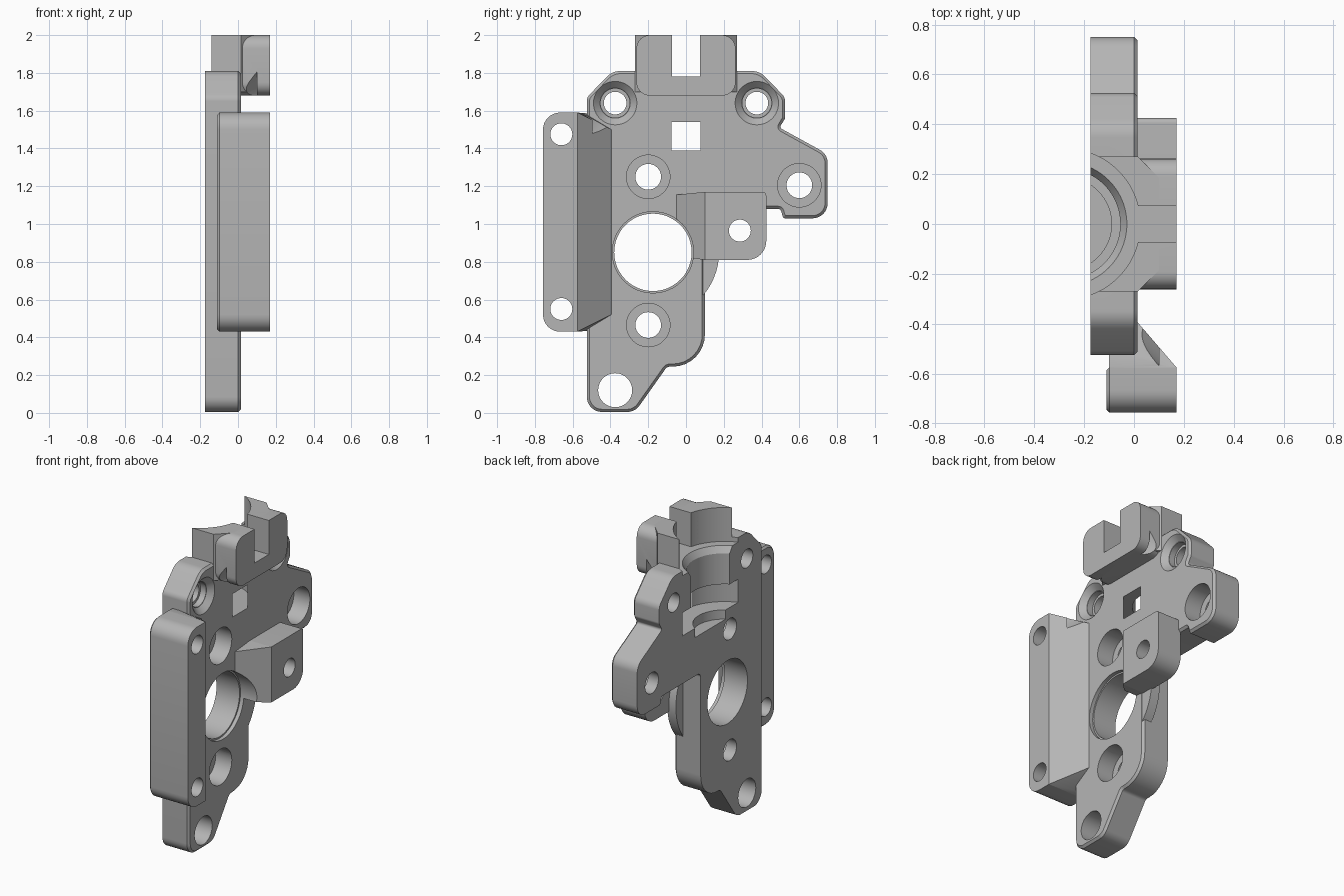
import bpy, bmesh, math
from mathutils import Matrix, Vector

if "Cube" in bpy.data.objects:
    bpy.data.objects.remove(bpy.data.objects["Cube"])

GREY = (0.46, 0.46, 0.46, 1)
mat = bpy.data.materials.new("plain grey")
mat.use_nodes = True
mat.diffuse_color = GREY
mat.node_tree.nodes["Principled BSDF"].inputs["Base Color"].default_value = GREY


def make(name, bm):
    bmesh.ops.recalc_face_normals(bm, faces=bm.faces)
    me = bpy.data.meshes.new(name)
    bm.to_mesh(me)
    bm.free()
    ob = bpy.data.objects.new(name, me)
    bpy.context.collection.objects.link(ob)
    me.materials.append(mat)
    return ob


def rounded(corners, steps=8):
    """Replace each (u, v, radius) corner by an arc."""
    out = []
    for i, (u, v, r) in enumerate(corners):
        p = Vector((u, v))
        a = (Vector(corners[i - 1][:2]) - p).normalized()
        b = (Vector(corners[(i + 1) % len(corners)][:2]) - p).normalized()
        if r == 0:
            out.append(p)
            continue
        half = a.angle(b) / 2
        centre = p + (a + b).normalized() * r / math.sin(half)
        start = p + a * r / math.tan(half) - centre
        end = p + b * r / math.tan(half) - centre
        turn = math.atan2(start.x * end.y - start.y * end.x, start.dot(end))
        for k in range(steps + 1):
            out.append(centre + Matrix.Rotation(turn * k / steps, 2) @ start)
    return out


def prism(name, outline, lo, hi, axis="X", chamfer=0, chamfer_at=None):
    """Extrude an outline: (y, z) along X, or (x, y) along Z."""
    bm = bmesh.new()
    place = (lambda p, d: (d, p[0], p[1])) if axis == "X" else (lambda p, d: (p[0], p[1], d))
    low = [bm.verts.new(place(p, lo)) for p in outline]
    high = [bm.verts.new(place(p, hi)) for p in outline]
    caps = {lo: bm.faces.new(low), hi: bm.faces.new(high)}
    for i in range(len(low)):
        bm.faces.new((low[i - 1], low[i], high[i], high[i - 1]))
    if chamfer:
        bmesh.ops.recalc_face_normals(bm, faces=bm.faces)
        bmesh.ops.bevel(bm, geom=list(caps[chamfer_at].edges), offset=chamfer,
                        segments=1, affect='EDGES')
    return make(name, bm)


def hull(name, points):
    bm = bmesh.new()
    for p in points:
        bm.verts.new(p)
    bmesh.ops.convex_hull(bm, input=bm.verts)
    return make(name, bm)


def drill(axis, u, v, lo, hi, r1, r2=None, sides=48):
    """Round cutter along X at (y, z) or along Z at (x, y)."""
    bm = bmesh.new()
    mid = (lo + hi) / 2
    if axis == "X":
        m = Matrix.Translation((mid, u, v)) @ Matrix.Rotation(math.pi / 2, 4, 'Y')
    else:
        m = Matrix.Translation((u, v, mid))
    bmesh.ops.create_cone(bm, cap_ends=True, segments=sides, radius1=r1,
                          radius2=r2 or r1, depth=hi - lo, matrix=m)
    ob = make("cutter", bm)
    ob.hide_render = True
    return ob


BACK, FACE, TOP = -0.175, 0.015, 0.17
HOLE_Y, HOLE_Z = -0.175, 0.85

# Main plate
plate = prism("main_plate", rounded([
    (-.525, .005, .08), (-.27, .005, .08), (-.1, .245, .03), (.1, .245, .17),
    (.1, 1.08, .03), (.5, 1.08, .015), (.515, 1.03, .015), (.75, 1.03, .08),
    (.75, 1.37, .08), (.495, 1.51, .015), (.525, 1.56, .03), (.525, 1.67, .06),
    (.39, 1.81, .1), (-.39, 1.81, .1), (-.525, 1.67, .05)]),
    BACK, FACE, chamfer=.014, chamfer_at=FACE)

# Thin flange round the large bore
flange = prism("bore_flange", [
    (HOLE_Y + .35 * math.cos(t * math.pi / 32), HOLE_Z + .35 * math.sin(t * math.pi / 32))
    for t in range(-18, 19)], -.05, .012)

# Side bar with rounded outer corners and a sloping inner face
bar = prism("side_bar", rounded([
    (-.757, .43, .09), (-.575, .43, 0), (-.575, 1.59, 0), (-.757, 1.59, .09)]),
    -.11, TOP, chamfer=.012, chamfer_at=-.11)
bar_slope = hull("side_bar_slope", [
    (x, y, 1.01 + s * h) for s in (-1, 1)
    for x, y, h in ((TOP, -.575, .58), (-.1, -.575, .58), (-.1, -.515, .575),
                    (FACE, -.515, .55), (FACE, -.395, .49), (-.02, -.395, .49))])

# Projecting lug with a sloping root
lug = prism("lug", rounded([
    (.1, .81, 0), (.425, .81, .1), (.425, 1.17, .02), (.1, 1.17, 0)]), 0, TOP)
lug_root = hull("lug_root", [
    (x, y, z) for x, y, low, high in ((TOP, .1, .81, 1.17), (0, .1, .81, 1.17),
                                      (0, -.05, .83, 1.155), (FACE, -.05, .83, 1.155))
    for z in (low, high)])

# Top block and the clip in front of it
block = prism("top_block", [
    (-.14, -.27), (FACE, -.27), (.1, -.185), (.1, .185), (FACE, .27), (-.14, .27)],
    1.7, 2, axis="Z")
clip = prism("clip", rounded([
    (-.262, 1.68, .07), (.262, 1.68, .07), (.262, 2, .07), (-.262, 2, .07)]), 0, TOP)

# Cutters: through holes, then wider counterbores from the face
cutters = []
for y, z, r in ((-.2, 1.25, .068), (-.2, .465, .068), (.6, 1.205, .068),
                (-.375, 1.64, .06), (.375, 1.64, .06), (-.375, .12, .09),
                (-.66, 1.475, .058), (-.66, .55, .058), (.285, .965, .058),
                (HOLE_Y, HOLE_Z, .205)):
    cutters.append(drill("X", y, z, -.4, .4, r))
for y, z, r in ((-.2, 1.25, .115), (-.2, .465, .115), (.6, 1.205, .115)):
    cutters.append(drill("X", y, z, -.1, .1, r))
for y in (-.375, .375):
    cutters.append(drill("X", y, 1.64, -.06, .1, .077))
    cutters.append(drill("X", y, 1.64, -.02, .1, .08, .2))
cutters.append(drill("X", HOLE_Y, HOLE_Z, -.01, .3, .215))

# Stepped round seat along the upright axis, and the clip slot
AXIS_X = -.277
for lo, hi, r1, r2 in ((1.78, 2.2, .302, .302), (1.74, 1.79, .222, .255),
                       (1.5, 1.76, .222, .222), (1.39, 1.54, .302, .302),
                       (1.33, 1.42, .187, .187)):
    cutters.append(drill("Z", AXIS_X, 0, lo, hi, r1, r2, 96))
cutters.append(prism("cutter", [(-.073, 1.78), (.073, 1.78), (.073, 2.2), (-.073, 2.2)], -.4, .4))


def span(ob):
    pts = [v.co for v in ob.data.vertices]
    return [(min(p[i] for p in pts), max(p[i] for p in pts)) for i in range(3)]


def carve(ob):
    for c in cutters:
        if all(a[0] < b[1] and b[0] < a[1] for a, b in zip(span(ob), span(c))):
            mod = ob.modifiers.new("cut", 'BOOLEAN')
            mod.operation = 'DIFFERENCE'
            mod.solver = 'EXACT'
            mod.object = c
    bpy.context.view_layer.update()
    done = ob.evaluated_get(bpy.context.evaluated_depsgraph_get())
    ob.data = bpy.data.meshes.new_from_object(done)
    ob.modifiers.clear()


parts = [plate, flange, bar, bar_slope, lug, lug_root, block, clip]
for part in parts:
    carve(part)
for c in cutters:
    bpy.data.objects.remove(c)

# Smooth the round surfaces, keep edges sharp
bpy.ops.object.select_all(action='DESELECT')
for part in parts:
    part.select_set(True)
bpy.context.view_layer.objects.active = plate
bpy.ops.object.shade_smooth_by_angle(angle=math.radians(30))
